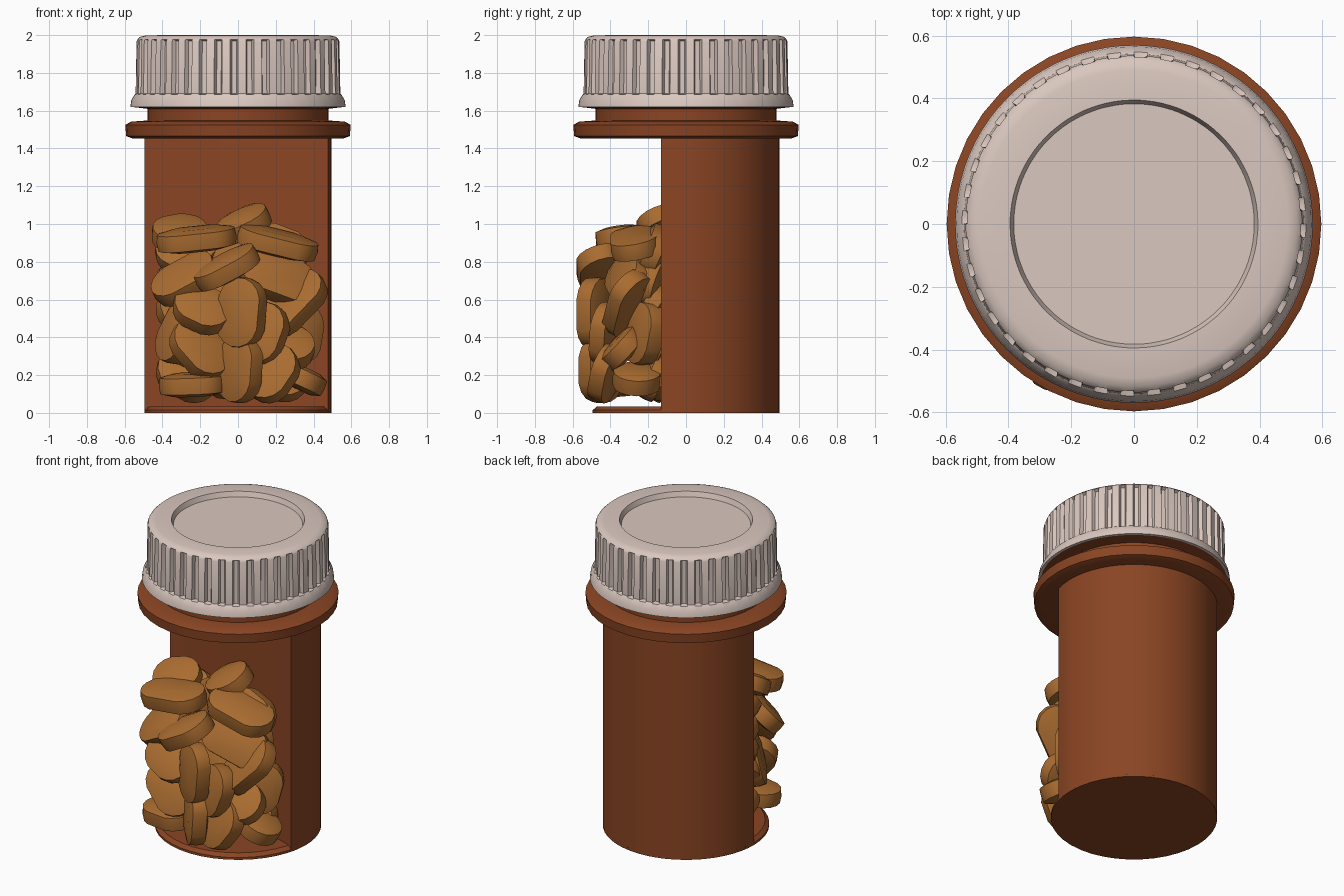
import bpy, bmesh, math, random
from mathutils import Matrix, Vector

if "Cube" in bpy.data.objects:
    bpy.data.objects.remove(bpy.data.objects["Cube"])

random.seed(4)


def material(name, rgb):
    m = bpy.data.materials.new(name)
    m.diffuse_color = (*rgb, 1)
    m.use_nodes = True
    m.node_tree.nodes["Principled BSDF"].inputs["Base Color"].default_value = m.diffuse_color
    return m


AMBER = material("amber brown", (0.255, 0.059, 0.017))
CREAM = material("warm white", (0.70, 0.575, 0.52))
TAN = material("tablet tan", (0.40, 0.150, 0.030))


def finish(name, bm, mat, angle=35):
    bmesh.ops.recalc_face_normals(bm, faces=bm.faces)
    me = bpy.data.meshes.new(name)
    bm.to_mesh(me)
    bm.free()
    me.materials.append(mat)
    for p in me.polygons:
        p.use_smooth = True
    me.set_sharp_from_angle(angle=math.radians(angle))
    ob = bpy.data.objects.new(name, me)
    bpy.context.collection.objects.link(ob)
    return ob


def skin(bm, rings):
    """Join equal rings of points and close both ends."""
    vs = [[bm.verts.new(p) for p in r] for r in rings]
    n = len(vs[0])
    for a, b in zip(vs, vs[1:]):
        for i in range(n):
            j = (i + 1) % n
            bm.faces.new((a[i], a[j], b[j], b[i]))
    bm.faces.new(vs[0])
    bm.faces.new(vs[-1])


def circle(r, z, angles):
    return [(r * math.cos(a), r * math.sin(a), z) for a in angles]


def lathe(name, profile, mat, sides=40):
    angles = [math.tau * i / sides for i in range(sides)]
    bm = bmesh.new()
    skin(bm, [circle(r, z, angles) for r, z in profile])
    return finish(name, bm, mat)


# Bottle body: round back, with the front cut away along a shallow slanting hollow
section = [(0.494 * math.cos(a), 0.494 * math.sin(a)) for a in
           (math.radians(-15.4 + 195.4 * i / 28) for i in range(29))]
section += [(-0.36, 0.0), (-0.1, -0.01), (0.1, -0.03), (0.3, -0.07), (0.43, -0.115)]
bm = bmesh.new()
skin(bm, [[(x, y, z) for x, y in section] for z in (0.0, 1.47)])
finish("bottle_body", bm, AMBER)

# Base plate, shoulder ring and neck
lathe("bottle_base", [(0.494, 0), (0.494, 0.015), (0.47, 0.035)], AMBER)
lathe("shoulder_ring_and_neck", [(0.555, 1.452), (0.592, 1.465), (0.597, 1.525), (0.565, 1.542),
                                 (0.48, 1.548), (0.48, 1.61), (0.555, 1.619)], AMBER)

# Cap: flared skirt, ribbed grip, rounded rim and recessed top
RIBS = 40
steps = [(0.0, 0), (0.5, 0), (0.6, 1), (0.9, 1)]      # position in rib, groove or not
ribs = [(math.tau * (i + f) / RIBS, g) for i in range(RIBS) for f, g in steps]
levels = [(0.47, 1.622, 0), (0.57, 1.62, 0), (0.565, 1.655, 0), (0.548, 1.685, 0),
          (0.542, 1.69, 0.024), (0.537, 1.968, 0.024), (0.532, 1.978, 0), (0.518, 1.991, 0),
          (0.49, 1.998, 0), (0.395, 2.0, 0), (0.383, 1.968, 0)]
bm = bmesh.new()
skin(bm, [[((r - d * g) * math.cos(a), (r - d * g) * math.sin(a), z) for a, g in ribs]
          for r, z, d in levels])
finish("cap", bm, CREAM, 30)


# Tablet: oblong outline, flat band and domed faces
def tablet(name, loc, turn=0, tilt=0, yaw=0, length=0.4, width=0.26, thick=0.12):
    r, half = width / 2, (length - width) / 2
    outline = []
    for i in range(16):
        a = math.tau * (i + 0.5) / 16
        outline.append((r * math.cos(a) + math.copysign(half, math.cos(a)), r * math.sin(a)))
    m = (Matrix.Translation(loc) @ Matrix.Rotation(math.radians(yaw), 4, 'Z')
         @ Matrix.Rotation(math.radians(-turn), 4, 'Y') @ Matrix.Rotation(math.radians(tilt), 4, 'X'))
    bm = bmesh.new()
    skin(bm, [[m @ Vector((x * s, y * s, z * thick)) for x, y in outline]
              for s, z in ((0.6, -0.5), (0.97, -0.36), (1, 0), (0.97, 0.36), (0.6, 0.5))])
    finish(name, bm, TAN)


# Visible tablets: location, turn in front plane, tilt toward the front, yaw, length
pile = [
    ((-0.22, -0.35, 0.92), 6, 8, 0, 0.43), ((0.21, -0.27, 0.90), -14, 10, 0, 0.44),
    ((-0.31, -0.18, 0.95), 10, 30, 20, 0.30), ((0.03, -0.13, 1.00), 25, 20, 0, 0.30),
    ((-0.28, -0.35, 0.71), 28, 40, -10, 0.38), ((-0.06, -0.45, 0.77), 28, 15, 0, 0.37),
    ((0.20, -0.31, 0.72), -20, 60, 10, 0.44), ((0.29, -0.31, 0.58), 45, 35, 15, 0.42),
    ((0.02, -0.48, 0.53), 85, 60, 0, 0.38), ((0.01, -0.45, 0.23), 86, 45, 0, 0.36),
    ((-0.19, -0.43, 0.55), -25, 50, -10, 0.32), ((-0.31, -0.25, 0.43), 60, 60, -30, 0.36),
    ((-0.20, -0.40, 0.34), -48, 50, -10, 0.36), ((-0.24, -0.36, 0.15), 2, 5, -10, 0.36),
    ((0.18, -0.42, 0.21), 55, 50, 15, 0.33), ((0.26, -0.34, 0.34), 15, 45, 20, 0.30),
    ((0.34, -0.26, 0.18), -15, 20, 60, 0.26), ((0.32, -0.22, 0.42), 75, 70, 50, 0.34),
    ((0.13, -0.42, 0.42), 70, 55, 10, 0.34),
]
for i, (loc, turn, tilt, yaw, length) in enumerate(pile):
    tablet(f"tablet_{i + 1}", loc, turn, tilt, yaw, length)

# Tablets behind, filling the hollow
for row in range(5):
    for col in range(3):
        x = -0.27 + 0.24 * col
        loc = (x, -0.14 - 0.15 * x + random.uniform(-0.02, 0.02), 0.20 + 0.165 * row)
        tablet(f"inner_tablet_{row}_{col}", loc, random.uniform(-35, 35),
               random.uniform(40, 80), random.uniform(-15, 15), 0.34)
